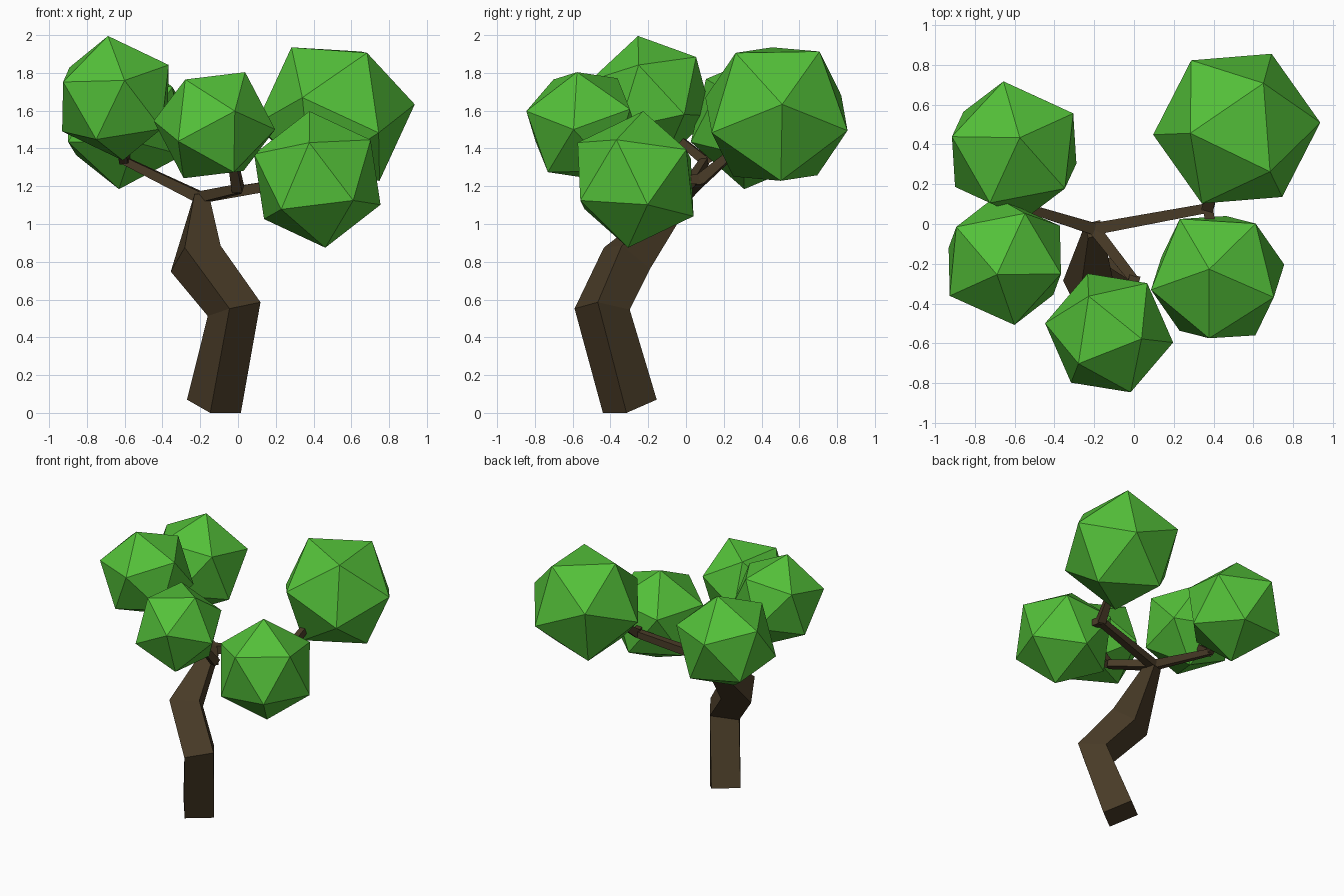
import bpy, bmesh
from mathutils import Vector, Matrix

if "Cube" in bpy.data.objects:
    bpy.data.objects.remove(bpy.data.objects["Cube"])


def material(name, rgb):
    m = bpy.data.materials.new(name)
    m.diffuse_color = (*rgb, 1)
    m.use_nodes = True
    m.node_tree.nodes["Principled BSDF"].inputs["Base Color"].default_value = m.diffuse_color
    return m


LEAF = material("leaf_green", (0.088, 0.53, 0.041))
BARK = material("bark_brown", (0.065, 0.043, 0.02))


def finish(bm, name, mat):
    bmesh.ops.recalc_face_normals(bm, faces=bm.faces)
    me = bpy.data.meshes.new(name)
    bm.to_mesh(me)
    bm.free()
    me.materials.append(mat)
    ob = bpy.data.objects.new(name, me)
    bpy.context.collection.objects.link(ob)
    return ob


def frame(a, b):
    # orthonormal axes from two neighbouring corner directions
    z = Vector(a).normalized()
    y = z.cross(Vector(b)).normalized()
    return Matrix((y.cross(z), y, z)).transposed()


def foliage(name, centre, radius, corner, neighbour):
    # icosahedron turned so two adjoining corners point the given ways
    bm = bmesh.new()
    bmesh.ops.create_icosphere(bm, subdivisions=1, radius=radius)
    bm.verts.ensure_lookup_table()
    v = bm.verts[0]
    w = v.link_edges[0].other_vert(v)
    rot = frame(corner, neighbour) @ frame(v.co, w.co).transposed()
    bm.transform(Matrix.Translation(centre) @ rot.to_4x4())
    return finish(bm, name, LEAF)


def loft(name, rings):
    # capped skin through four-sided rings
    bm = bmesh.new()
    loops = [[bm.verts.new(p) for p in r] for r in rings]
    for a, b in zip(loops, loops[1:]):
        for i in range(4):
            j = (i + 1) % 4
            bm.faces.new((a[i], a[j], b[j], b[i]))
    bm.faces.new(loops[0][::-1])
    bm.faces.new(loops[-1])
    return finish(bm, name, BARK)


def branch(name, start, end, r0, r1):
    # tapered square limb between two points
    s, e = Vector(start), Vector(end)
    d = (e - s).normalized()
    side = d.cross(Vector((0, 0, 1))).normalized()
    up = side.cross(d)
    corners = [side + up, up - side, -side - up, side - up]
    return loft(name, [[p + c * r for c in corners] for p, r in ((s, r0), (e, r1))])


# Foliage clumps
foliage("foliage_back_right", (0.516, 0.479, 1.582), 0.424,
        (-0.233, -0.023, 0.353), (0.133, 0.228, 0.333))
foliage("foliage_front_right", (0.42, -0.267, 1.236), 0.366,
        (-0.042, 0.04, 0.361), (0.28, -0.10, 0.218))
foliage("foliage_front", (-0.125, -0.547, 1.523), 0.326,
        (0.163, -0.03, 0.281), (0.107, -0.295, 0.074))
foliage("foliage_front_left", (-0.649, -0.185, 1.666), 0.339,
        (-0.04, -0.07, 0.334), (0.288, -0.065, 0.17))
foliage("foliage_back_left", (-0.602, 0.371, 1.545), 0.367,
        (0.028, 0.062, 0.357), (0.309, 0.19, 0.10))

# Bent trunk
loft("trunk", [
    [(-0.147, -0.44, 0), (0.015, -0.315, 0), (-0.108, -0.155, 0.07), (-0.27, -0.28, 0.07)],
    [(-0.045, -0.59, 0.552), (0.119, -0.467, 0.586), (0.004, -0.298, 0.547), (-0.16, -0.42, 0.513)],
    [(-0.282, -0.435, 0.875), (-0.092, -0.34, 0.885), (-0.166, -0.19, 0.763), (-0.356, -0.285, 0.748)],
    [(-0.23, -0.07, 1.16), (-0.155, -0.05, 1.16), (-0.17, 0.02, 1.11), (-0.245, 0.0, 1.11)],
])

# Main branches from the fork, then twigs into the foliage
fork = (-0.2, -0.025, 1.14)
left, right, front = (-0.6, 0.1, 1.335), (0.37, 0.08, 1.235), (0.0, -0.28, 1.185)
branch("left_branch", fork, left, 0.03, 0.02)
branch("right_branch", fork, right, 0.03, 0.024)
branch("front_branch", fork, front, 0.03, 0.024)
branch("left_front_twig", left, (-0.64, -0.1, 1.5), 0.025, 0.018)
branch("left_back_twig", left, (-0.6, 0.3, 1.45), 0.022, 0.018)
branch("right_back_twig", right, (0.42, 0.25, 1.38), 0.03, 0.02)
branch("right_front_twig", right, (0.41, -0.12, 1.24), 0.026, 0.02)
branch("front_twig", front, (-0.04, -0.44, 1.4), 0.028, 0.02)
